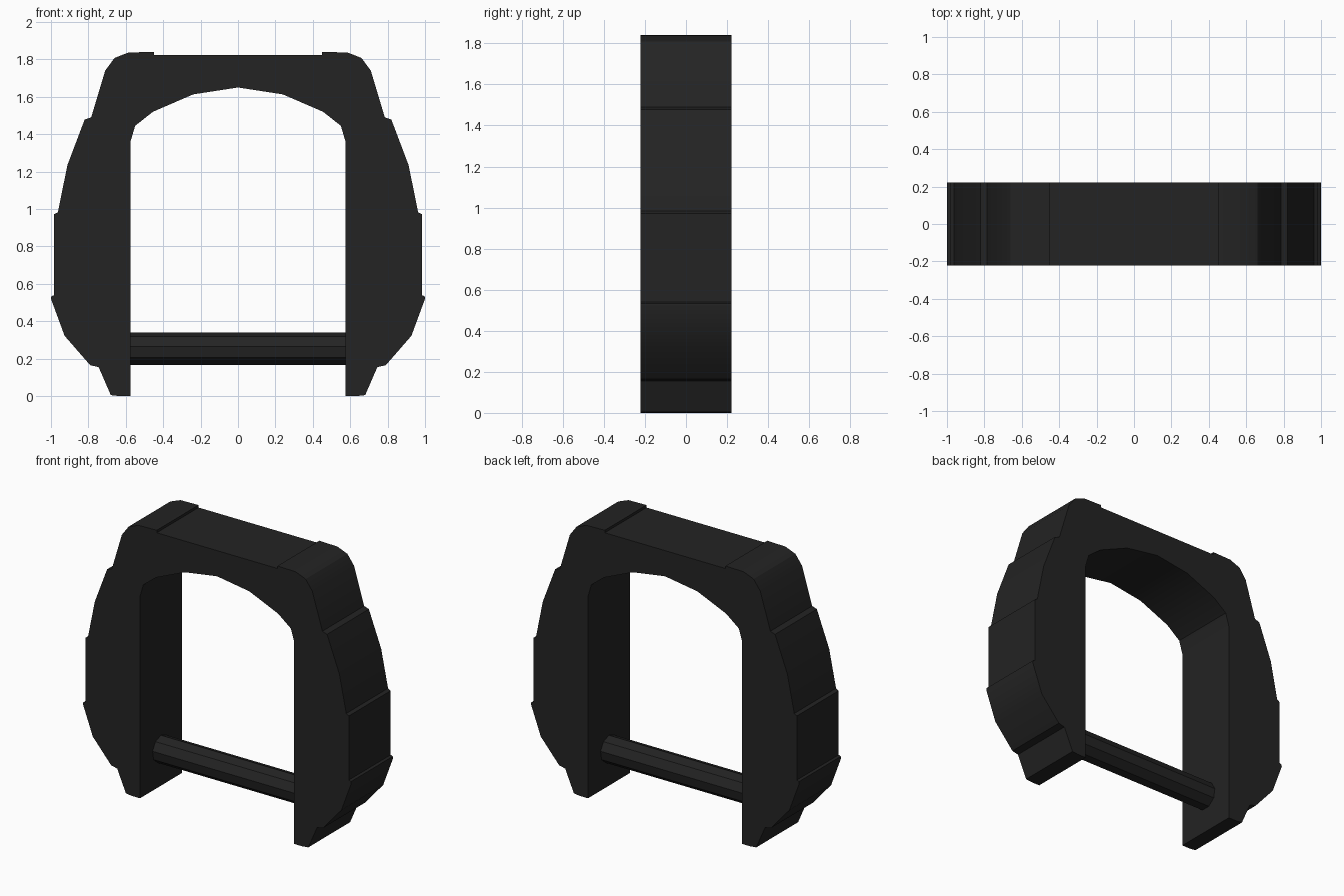
import bpy, bmesh, math
from mathutils import Matrix

if "Cube" in bpy.data.objects:
    bpy.data.objects.remove(bpy.data.objects["Cube"])

black = bpy.data.materials.new("matte black")
black.diffuse_color = (0.017, 0.017, 0.017, 1)
black.use_nodes = True
black.node_tree.nodes["Principled BSDF"].inputs["Base Color"].default_value = black.diffuse_color


def finish(bm, name):
    bmesh.ops.recalc_face_normals(bm, faces=bm.faces[:])
    mesh = bpy.data.meshes.new(name)
    bm.to_mesh(mesh)
    bm.free()
    mesh.materials.append(black)
    ob = bpy.data.objects.new(name, mesh)
    bpy.context.collection.objects.link(ob)
    bpy.ops.object.select_all(action='DESELECT')
    ob.select_set(True)
    bpy.context.view_layer.objects.active = ob
    bpy.ops.object.shade_smooth_by_angle(angle=math.radians(30))
    return ob


# Arched frame: right half of the stepped outline, then the inner arch
DEPTH = 0.445
outer = [(0.45, 1.823), (0.45, 1.84), (0.585, 1.837), (0.66, 1.808),
         (0.71, 1.74), (0.785, 1.49), (0.82, 1.478), (0.912, 1.235),
         (0.963, 0.983), (0.983, 0.972), (0.983, 0.54), (0.998, 0.533),
         (1.0, 0.52), (0.927, 0.322), (0.79, 0.165), (0.745, 0.155),
         (0.68, 0.005), (0.635, 0.0), (0.575, 0.0)]
inner = [(0.575, 1.36), (0.55, 1.445), (0.455, 1.52), (0.24, 1.613)]
right = outer + inner
outline = right + [(0, 1.65)] + [(-x, z) for x, z in reversed(right)]

bm = bmesh.new()
face = bm.faces.new([bm.verts.new((x, -DEPTH / 2, z)) for x, z in outline])
ext = bmesh.ops.extrude_face_region(bm, geom=[face], use_keep_orig=True)
moved = [g for g in ext["geom"] if isinstance(g, bmesh.types.BMVert)]
bmesh.ops.translate(bm, verts=moved, vec=(0, DEPTH, 0))
finish(bm, "arched_frame")

# Nine-sided cross bar between the legs, one corner pointing up
bm = bmesh.new()
R, SIDES = 0.09, 9
ends = []
for x in (-0.575, 0.575):
    ring = []
    for i in range(SIDES):
        a = 2 * math.pi * i / SIDES
        ring.append(bm.verts.new((x, R * math.sin(a), 0.25 + R * math.cos(a))))
    ends.append(ring)
    bm.faces.new(ring)
for i in range(SIDES):
    j = (i + 1) % SIDES
    bm.faces.new((ends[0][i], ends[0][j], ends[1][j], ends[1][i]))
finish(bm, "cross_bar")
